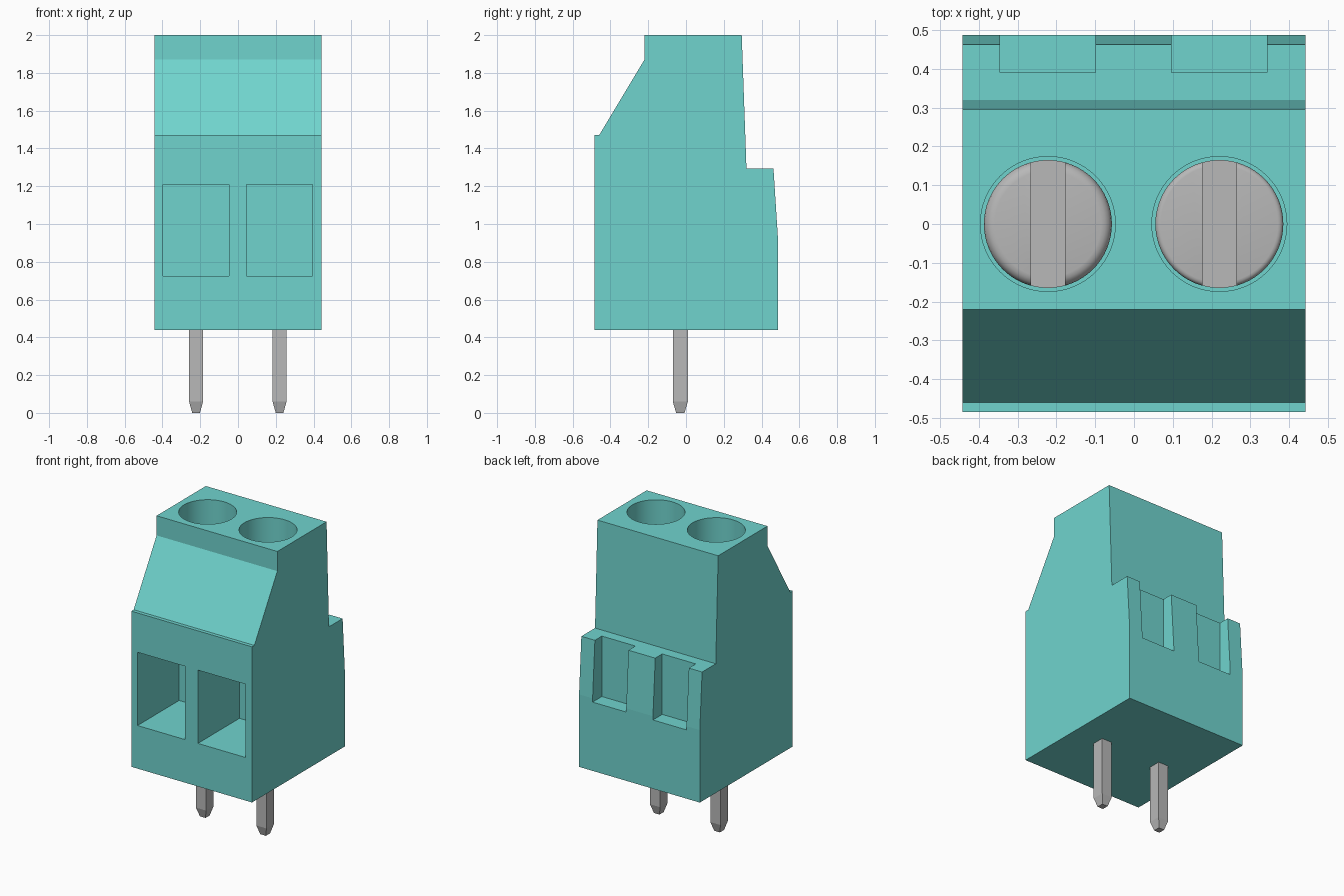
import bpy, bmesh, math

cube = bpy.data.objects.get("Cube")
if cube:
    bpy.data.objects.remove(cube, do_unlink=True)


def make_material(name, rgb):
    m = bpy.data.materials.new(name)
    m.use_nodes = True
    m.diffuse_color = (*rgb, 1)
    m.node_tree.nodes["Principled BSDF"].inputs["Base Color"].default_value = (*rgb, 1)
    return m


teal = make_material("teal plastic", (0.162, 0.658, 0.617))
steel = make_material("grey metal", (0.48, 0.48, 0.48))


def finish(bm, name, mat):
    bmesh.ops.recalc_face_normals(bm, faces=bm.faces)
    me = bpy.data.meshes.new(name)
    bm.to_mesh(me)
    bm.free()
    me.materials.append(mat)
    ob = bpy.data.objects.new(name, me)
    bpy.context.collection.objects.link(ob)
    return ob


def box(name, x, y, z, mat, tip=None):
    """Box from min/max pairs; tip scales the lowest face in x and y."""
    bm = bmesh.new()
    bmesh.ops.create_cube(bm, size=1)
    for v in bm.verts:
        s = tip if tip and v.co.z < 0 else 1
        v.co = [(a + b) / 2 + c * (b - a) * k
                for (a, b), c, k in zip((x, y, z), v.co, (s, s, 1))]
    return finish(bm, name, mat)


def cylinder(name, x, r, z0, z1, mat):
    bm = bmesh.new()
    bmesh.ops.create_cone(bm, cap_ends=True, segments=64, radius1=r, radius2=r, depth=z1 - z0)
    bmesh.ops.translate(bm, verts=bm.verts, vec=(x, 0, (z0 + z1) / 2))
    return finish(bm, name, mat)


def activate(ob):
    bpy.ops.object.select_all(action='DESELECT')
    ob.select_set(True)
    bpy.context.view_layer.objects.active = ob


def cut(ob, cutter):
    """Subtract the cutter and remove it."""
    mod = ob.modifiers.new("cut", 'BOOLEAN')
    mod.operation, mod.solver, mod.object = 'DIFFERENCE', 'EXACT', cutter
    activate(ob)
    bpy.ops.object.modifier_apply(modifier=mod.name)
    bpy.data.objects.remove(cutter, do_unlink=True)


# Housing: side profile (y, z) extruded across x
W = 0.442
profile = [(-0.485, 0.44), (-0.485, 1.47), (-0.46, 1.47), (-0.22, 1.87), (-0.22, 2.0),
           (0.295, 2.0), (0.32, 1.295), (0.463, 1.295), (0.487, 0.92), (0.487, 0.44)]
bm = bmesh.new()
face = bm.faces.new([bm.verts.new((-W, y, z)) for y, z in profile])
side = bmesh.ops.extrude_face_region(bm, geom=[face])
bmesh.ops.translate(bm, vec=(2 * W, 0, 0),
                    verts=[g for g in side["geom"] if isinstance(g, bmesh.types.BMVert)])
housing = finish(bm, "housing", teal)

for label, cx, bevel in (("right", -0.222, 0.028), ("left", 0.22, 0.014)):
    # Wire opening, screw shaft and rear notch
    cut(housing, box("opening", (cx - 0.174, cx + 0.174), (-0.6, -0.05), (0.725, 1.21), teal))
    cut(housing, cylinder("shaft", cx, 0.174, 1.4, 2.1, teal))
    cut(housing, box("notch", (cx - 0.123, cx + 0.123), (0.39, 0.6), (0.895, 1.4), teal))

    # Slotted screw head at the bottom of the shaft
    screw = cylinder(label + "_screw", cx, 0.165, 1.39, 1.65, steel)
    mod = screw.modifiers.new("rounded rim", 'BEVEL')
    mod.width, mod.segments, mod.limit_method = bevel, 4, 'ANGLE'
    activate(screw)
    bpy.ops.object.modifier_apply(modifier=mod.name)
    cut(screw, box("slot", (cx - 0.044, cx + 0.044), (-0.3, 0.3), (1.57, 1.8), steel))
    activate(screw)
    bpy.ops.object.shade_smooth_by_angle(angle=math.radians(35))

    # Square solder pin with a tapered tip
    px, py = (cx - 0.037, cx + 0.037), (-0.07, 0.01)
    box(label + "_pin", px, py, (0.06, 0.46), steel)
    box(label + "_pin_tip", px, py, (0, 0.06), steel, tip=0.55)

activate(housing)
bpy.ops.object.shade_smooth_by_angle(angle=math.radians(30))
for me in [housing.data]:
    for p in me.polygons:
        # Only the shaft walls are curved
        if abs(p.normal.z) > 0.01 or p.center.z < 1.4:
            p.use_smooth = False
